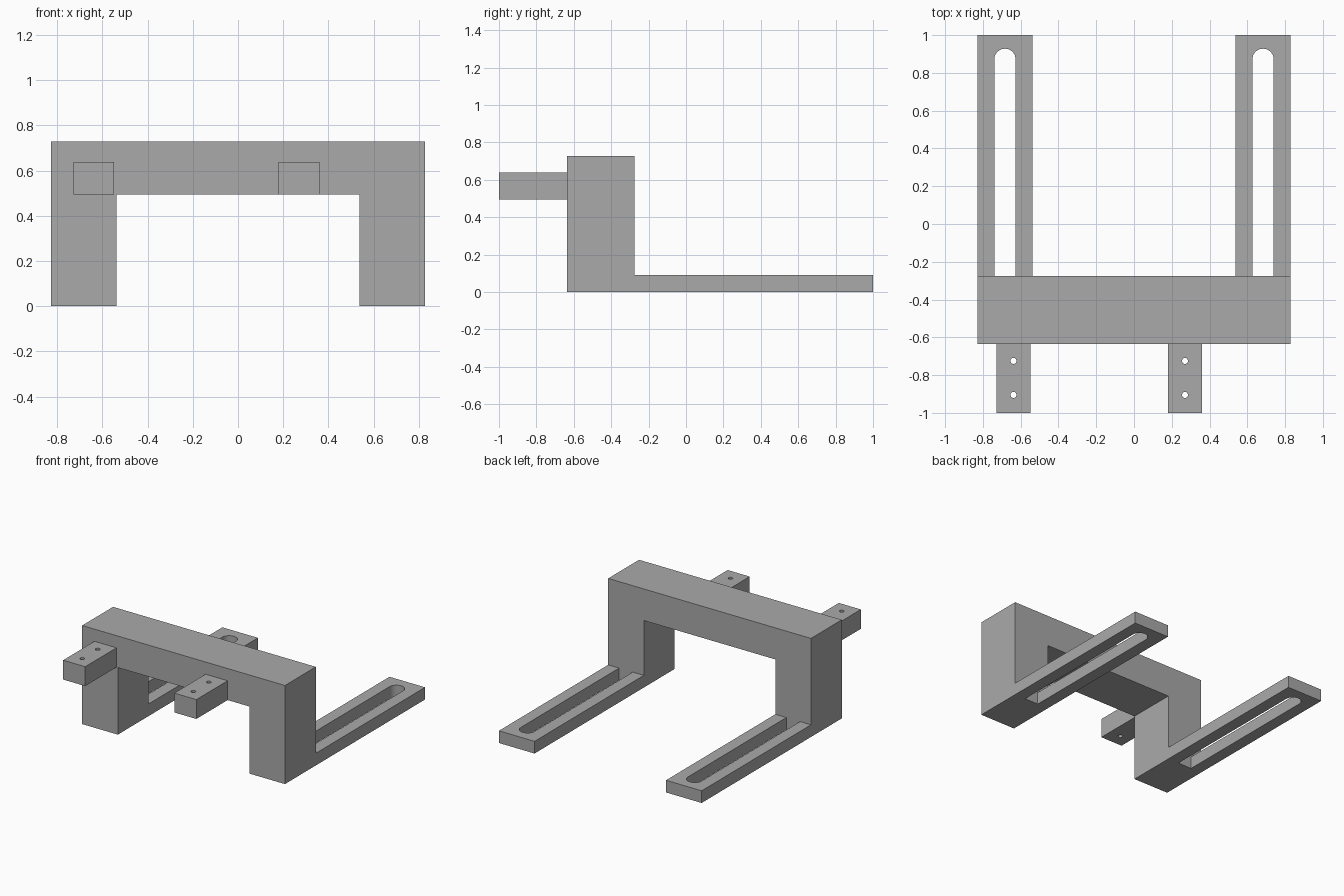
import bpy
import bmesh
from math import cos, sin, pi, radians
from mathutils import Vector

cube = bpy.data.objects.get("Cube")
if cube:
    bpy.data.objects.remove(cube, do_unlink=True)

grey = bpy.data.materials.new("plain grey")
grey.use_nodes = True
grey.diffuse_color = (0.4, 0.4, 0.4, 1)
grey.node_tree.nodes["Principled BSDF"].inputs["Base Color"].default_value = (0.4, 0.4, 0.4, 1)

WIDTH, INNER = 0.828, 0.537           # half width, half opening
BACK, FRONT = -0.275, -0.635          # faces of the bridge
BEAM_LOW, BEAM_TOP = 0.495, 0.728


def extrude(name, outline, direction):
    """Solid made by sweeping a flat outline along a direction."""
    bm = bmesh.new()
    face = bm.faces.new([bm.verts.new(p) for p in outline])
    swept = bmesh.ops.extrude_face_region(bm, geom=[face])["geom"]
    verts = [v for v in swept if isinstance(v, bmesh.types.BMVert)]
    bmesh.ops.translate(bm, verts=verts, vec=Vector(direction))
    bmesh.ops.recalc_face_normals(bm, faces=bm.faces)
    mesh = bpy.data.meshes.new(name)
    bm.to_mesh(mesh)
    bm.free()
    mesh.materials.append(grey)
    obj = bpy.data.objects.new(name, mesh)
    bpy.context.collection.objects.link(obj)
    return obj


def arc(x, y, z, radius, start, end, steps):
    angles = [start + (end - start) * i / steps for i in range(steps + 1)]
    return [(x + radius * cos(a), y + radius * sin(a), z) for a in angles]


def smooth(obj):
    bpy.ops.object.select_all(action="DESELECT")
    obj.select_set(True)
    bpy.context.view_layer.objects.active = obj
    bpy.ops.object.shade_smooth_by_angle(angle=radians(30))


# Bridge: two posts and a beam
half = [(INNER, BEAM_LOW), (INNER, 0), (WIDTH, 0), (WIDTH, BEAM_TOP)]
profile = half + [(-x, z) for x, z in reversed(half)]
extrude("bridge", [(x, FRONT, z) for x, z in profile], (0, BACK - FRONT, 0))

# Slotted rails behind the posts
SLOT_X, SLOT_R, SLOT_END = 0.683, 0.056, 0.928
for side, sign in (("left", 1), ("right", -1)):
    slot = arc(SLOT_X, SLOT_END - SLOT_R, 0, SLOT_R, 0, pi, 24)
    outline = [(SLOT_X + SLOT_R, BACK, 0)] + slot + [
        (SLOT_X - SLOT_R, BACK, 0), (INNER, BACK, 0), (INNER, 1, 0),
        (WIDTH, 1, 0), (WIDTH, BACK, 0)]
    rail = extrude(side + "_rail", [(sign * x, y, z) for x, y, z in outline], (0, 0, 0.09))
    smooth(rail)

# Front tabs, each with two drilled holes
for side, x in (("left", 0.27), ("right", -0.638)):
    a, b = x - 0.09, x + 0.09
    tab = extrude(side + "_tab", [(a, -1, BEAM_LOW), (b, -1, BEAM_LOW),
                                  (b, FRONT, BEAM_LOW), (a, FRONT, BEAM_LOW)], (0, 0, 0.143))
    cutters = []
    for y in (-0.905, -0.725):
        circle = arc(x, y, 0.4, 0.016, 0, 2 * pi, 24)[:-1]
        cutter = extrude("hole_cutter", circle, (0, 0, 0.4))
        cutter.hide_render = True
        drill = tab.modifiers.new("drill", "BOOLEAN")
        drill.operation, drill.solver, drill.object = "DIFFERENCE", "EXACT", cutter
        cutters.append(cutter)
    # Bake the holes and drop the cutters
    graph = bpy.context.evaluated_depsgraph_get()
    drilled = bpy.data.meshes.new_from_object(tab.evaluated_get(graph))
    tab.modifiers.clear()
    tab.data = drilled
    for cutter in cutters:
        bpy.data.objects.remove(cutter, do_unlink=True)
    smooth(tab)
